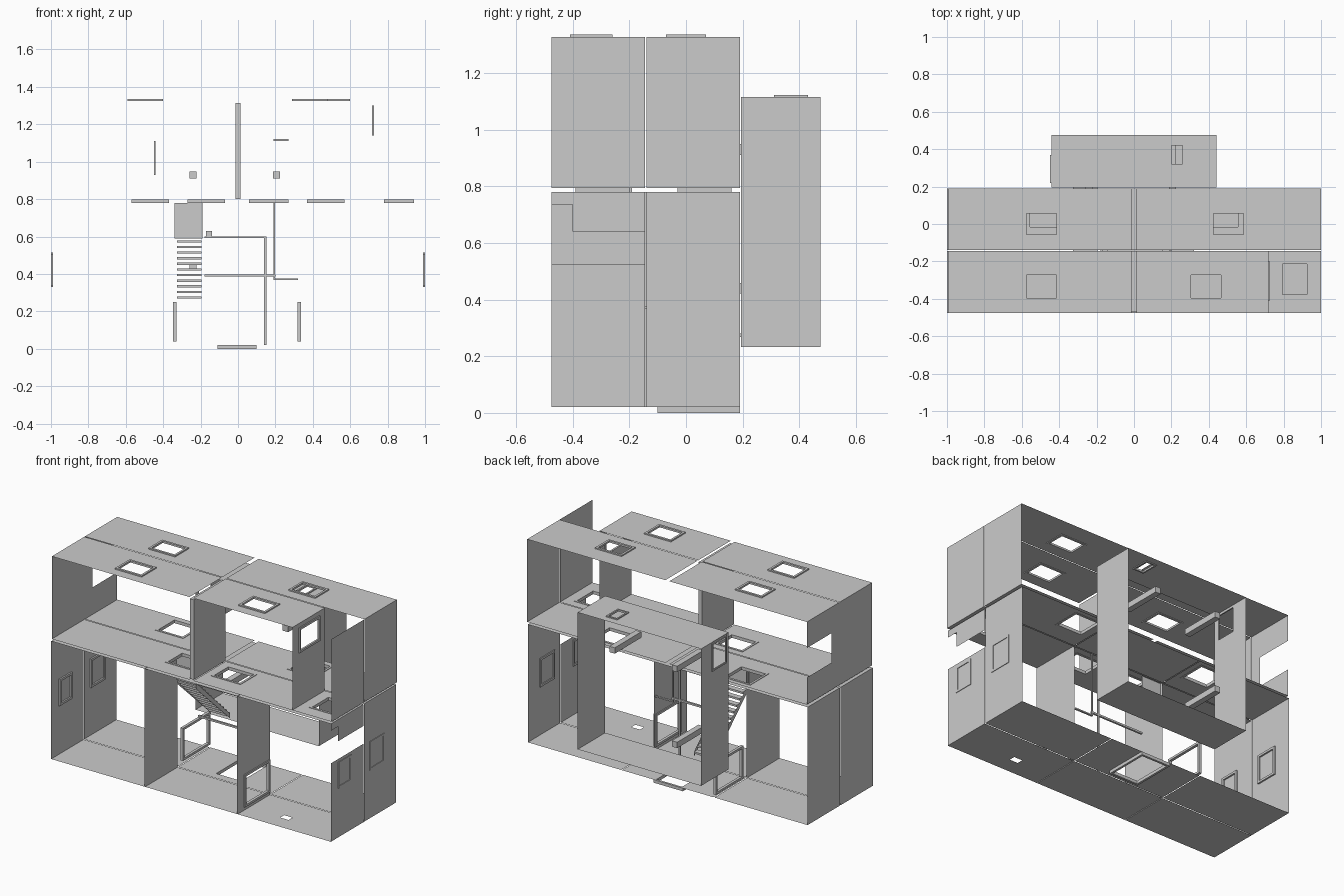
import bpy, bmesh

if "Cube" in bpy.data.objects:
    bpy.data.objects.remove(bpy.data.objects["Cube"])


def finish(name, bm):
    me = bpy.data.meshes.new(name)
    bmesh.ops.remove_doubles(bm, verts=bm.verts, dist=1e-5)
    bm.to_mesh(me)
    bm.free()
    ob = bpy.data.objects.new(name, me)
    bpy.context.collection.objects.link(ob)
    return ob


def add_box(bm, lo, hi):
    vs = bmesh.ops.create_cube(bm, size=1)['verts']
    for v in vs:
        for i in range(3):
            v.co[i] = hi[i] if v.co[i] > 0 else lo[i]


def box(name, lo, hi):
    bm = bmesh.new()
    add_box(bm, lo, hi)
    return finish(name, bm)


def place(axis, p, a, b):
    """Point on a sheet: axis 'x' spans y,z; axis 'y' spans x,z; axis 'z' spans x,y."""
    return {'x': (p, a, b), 'y': (a, p, b), 'z': (a, b, p)}[axis]


def sheet(name, axis, p, rect, holes=()):
    """Thin panel with rectangular openings; rects are (a0, a1, b0, b1)."""
    rs = [rect, *holes]
    aa = sorted({min(max(v, rect[0]), rect[1]) for r in rs for v in r[:2]})
    bb = sorted({min(max(v, rect[2]), rect[3]) for r in rs for v in r[2:]})
    bm = bmesh.new()
    for a0, a1 in zip(aa, aa[1:]):
        for b0, b1 in zip(bb, bb[1:]):
            ca, cb = (a0 + a1) / 2, (b0 + b1) / 2
            if any(h[0] < ca < h[1] and h[2] < cb < h[3] for h in holes):
                continue
            bm.faces.new([bm.verts.new(place(axis, p, *q)) for q in
                          ((a0, b0), (a1, b0), (a1, b1), (a0, b1))])
    return finish(name, bm)


def frame(name, axis, p, rect, w=0.014, d=0.012):
    """Four bars around a rectangle, lying in the plane of the axis."""
    a0, a1, b0, b1 = rect
    bm = bmesh.new()
    for r in ((a0, a1, b0, b0 + w), (a0, a1, b1 - w, b1),
              (a0, a0 + w, b0 + w, b1 - w), (a1 - w, a1, b0 + w, b1 - w)):
        add_box(bm, place(axis, p - d / 2, r[0], r[2]), place(axis, p + d / 2, r[1], r[3]))
    return finish(name, bm)


FRONT, BACK = (-0.475, -0.145), (-0.14, 0.19)

# Openings in the horizontal sheets
sky = {'front': [(-0.59, -0.40, -0.41, -0.26), (0.29, 0.48, -0.41, -0.26)],
       'back': [(-0.59, -0.40, -0.07, 0.07), (0.41, 0.60, -0.07, 0.07)]}
mid = {'front': [(-0.27, -0.07, -0.36, -0.19), (0.06, 0.27, -0.36, -0.19),
                 (0.78, 0.94, -0.39, -0.20)],
       'back': [(-0.57, -0.37, -0.03, 0.16), (0.37, 0.57, -0.03, 0.16)]}
base = {'front': [(0.56, 0.62, -0.37, -0.33)], 'back': [(-0.11, 0.10, -0.10, 0.19)]}
stairwell = (-0.33, -0.19, -0.14, 0.0)

for row, (y0, y1) in (('front', FRONT), ('back', BACK)):
    # Ground floors and lower ceilings, three bays per row
    for bay, (x0, x1) in (('left', (-1, -0.335)), ('middle', (-0.33, 0.325)), ('right', (0.33, 0.995))):
        sheet(f'ground_floor_{row}_{bay}', 'z', 0.02, (x0, x1, y0, y1), base[row])
        sheet(f'lower_ceiling_{row}_{bay}', 'z', 0.78, (x0, x1, y0, y1), mid[row])
    # Upper floors and roofs, two bays per row
    for bay, (x0, x1) in (('left', (-0.995, -0.014)), ('right', (0.014, 1.0))):
        sheet(f'upper_floor_{row}_{bay}', 'z', 0.795, (x0, x1, y0, y1), mid[row])
        rx = 0.72 if (row, bay) == ('front', 'right') else x1
        sheet(f'roof_{row}_{bay}', 'z', 1.328, (x0, rx, y0, y1), sky[row])
    for r in sky[row]:
        frame(f'skylight_frame_{row}', 'z', 1.33, r)
    for r in mid[row]:
        frame(f'floor_opening_frame_{row}', 'z', 0.788, r, d=0.02)
    # End walls and their window frames
    lower_gap = [(-0.475, -0.40, 0.525, 0.735), (-0.40, -0.145, 0.525, 0.64)] if row == 'front' else []
    upper_gap = [(-0.06, 0.19, 0.97, 1.16)] if row == 'back' else []
    sheet(f'right_lower_wall_{row}', 'x', 0.995, (y0, y1, 0.02, 0.78), lower_gap)
    sheet(f'left_lower_wall_{row}', 'x', -1.0, (y0, y1, 0.02, 0.78))
    sheet(f'right_upper_wall_{row}', 'x', 1.0, (y0, y1, 0.795, 1.328))
    sheet(f'left_upper_wall_{row}', 'x', -0.995, (y0, y1, 0.795, 1.328), upper_gap)
    win = (-0.40, -0.27, 0.335, 0.505) if row == 'front' else (-0.08, 0.07, 0.33, 0.515)
    for x in (-0.995, 0.994):
        frame(f'end_window_frame_{row}', 'x', x, win, d=0.01)

# Lower partitions with low openings
sheet('left_partition', 'x', -0.335, (*FRONT, 0.02, 0.78))
sheet('left_partition_inner', 'x', -0.33, (*FRONT, 0.02, 0.78))
low = (-0.40, -0.16, 0.05, 0.24)
for x in (0.325, 0.33):
    sheet('right_partition', 'x', x, (*FRONT, 0.02, 0.78), [low])
frame('right_partition_frame', 'x', 0.328, (-0.41, -0.15, 0.04, 0.25), d=0.018)
frame('left_partition_frame', 'x', -0.338, (-0.09, 0.19, 0.04, 0.25), d=0.018)
frame('floor_hatch_frame', 'z', 0.01, (-0.11, 0.10, -0.10, 0.19), d=0.02)

# Upper central double wall and terrace wall
box('upper_centre_wall', (-0.014, -0.47, 0.80), (0.014, -0.145, 1.315))
terrace_window = (-0.41, -0.20, 1.14, 1.30)
sheet('terrace_wall', 'x', 0.72, (*FRONT, 0.795, 1.328), [terrace_window])
frame('terrace_window_frame', 'x', 0.722, terrace_window)

# Rear annex shell, open front and back
hatch = (0.19, 0.27, 0.31, 0.43)
vent = (0.22, 0.37, 0.93, 1.11)
sheet('annex_floor', 'z', 0.232, (-0.44, 0.44, 0.195, 0.475))
sheet('annex_roof', 'z', 1.115, (-0.44, 0.44, 0.195, 0.475), [hatch])
sheet('annex_right_wall', 'x', 0.44, (0.195, 0.475, 0.232, 1.115))
sheet('annex_left_wall', 'x', -0.44, (0.195, 0.475, 0.232, 1.115), [vent])
frame('annex_hatch_frame', 'z', 1.116, hatch, w=0.01)
frame('annex_window_frame', 'x', -0.444, vent, w=0.01, d=0.008)

# Square beams through the annex
for x, z in ((-0.24, 0.93), (0.205, 0.93), (-0.24, 0.44)):
    box('annex_beam', (x - 0.019, 0.19, z - 0.019), (x + 0.019, 0.46, z + 0.019))

# Staircase down to the annex
N = 11
for i in range(N):
    y, z = -0.15 + 0.031 * i, 0.58 - 0.03 * i
    box('stair_tread', (-0.325, y, z - 0.012), (-0.195, y + 0.036, z))
for x in (-0.328, -0.19):
    bm = bmesh.new()
    bm.faces.new([bm.verts.new((x, y, z)) for y, z in
                  ((-0.15, 0.56), (-0.15, 0.60), (0.19, 0.275), (0.19, 0.245))])
    finish('stair_stringer', bm)
sheet('stair_head_panel', 'y', -0.155, (-0.34, -0.19, 0.59, 0.78))

# Interior pipework and rails
Y = -0.145
for name, x0, x1, z0, z1 in (('tall_post', 0.14, 0.152, 0.02, 0.60),
                             ('upper_rail', -0.18, 0.152, 0.592, 0.60),
                             ('middle_rail', -0.18, 0.20, 0.385, 0.397),
                             ('hanging_post', 0.19, 0.197, 0.37, 0.78),
                             ('hanging_rail', 0.19, 0.32, 0.367, 0.375),
                             ('rail_bracket', -0.17, -0.14, 0.60, 0.63)):
    box(name, (x0, Y - 0.006, z0), (x1, Y + 0.006, z1))
